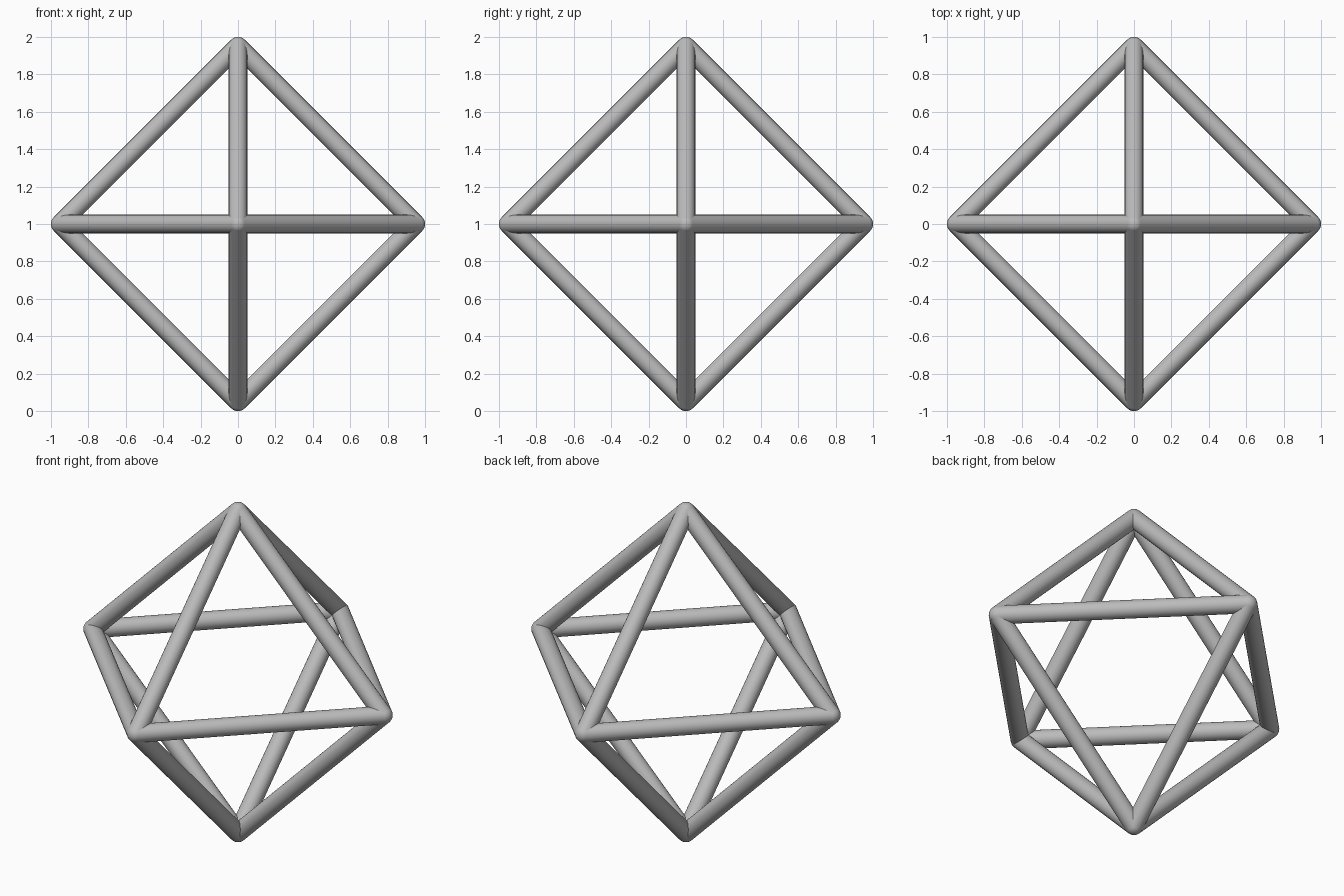
import bpy
import math
from mathutils import Vector

RADIUS = 0.05
REACH = 1.0 - RADIUS
SIDES = 24
CENTRE = Vector((0, 0, 1))

cube = bpy.data.objects.get("Cube")
if cube:
    bpy.data.objects.remove(cube, do_unlink=True)

grey = bpy.data.materials.new("light_grey")
grey.use_nodes = True
colour = (0.5, 0.5, 0.5, 1)
grey.diffuse_color = colour
grey.node_tree.nodes["Principled BSDF"].inputs["Base Color"].default_value = colour


def finish(name):
    part = bpy.context.object
    part.name = name
    part.data.materials.append(grey)
    bpy.ops.object.shade_smooth_by_angle(angle=math.radians(40))


def add_rod(name, start, end):
    span = end - start
    bpy.ops.mesh.primitive_cylinder_add(
        vertices=SIDES, radius=RADIUS, depth=span.length,
        location=(start + end) / 2,
        rotation=span.to_track_quat("Z", "Y").to_euler())
    finish(name)


# Six corners of the octahedron
corners = {
    "left": Vector((1, 0, 0)), "right": Vector((-1, 0, 0)),
    "back": Vector((0, 1, 0)), "front": Vector((0, -1, 0)),
    "top": Vector((0, 0, 1)), "bottom": Vector((0, 0, -1)),
}
points = {name: CENTRE + axis * REACH for name, axis in corners.items()}

# Rounded joint at every corner
for name, point in points.items():
    bpy.ops.mesh.primitive_uv_sphere_add(
        segments=SIDES, ring_count=SIDES // 2, radius=RADIUS, location=point)
    finish(name + "_joint")

# Rods along the twelve edges, joining corners that are not opposite
names = list(corners)
for i, first in enumerate(names):
    for second in names[i + 1:]:
        if corners[first].dot(corners[second]) == 0:
            add_rod(first + "_" + second + "_rod", points[first], points[second])
